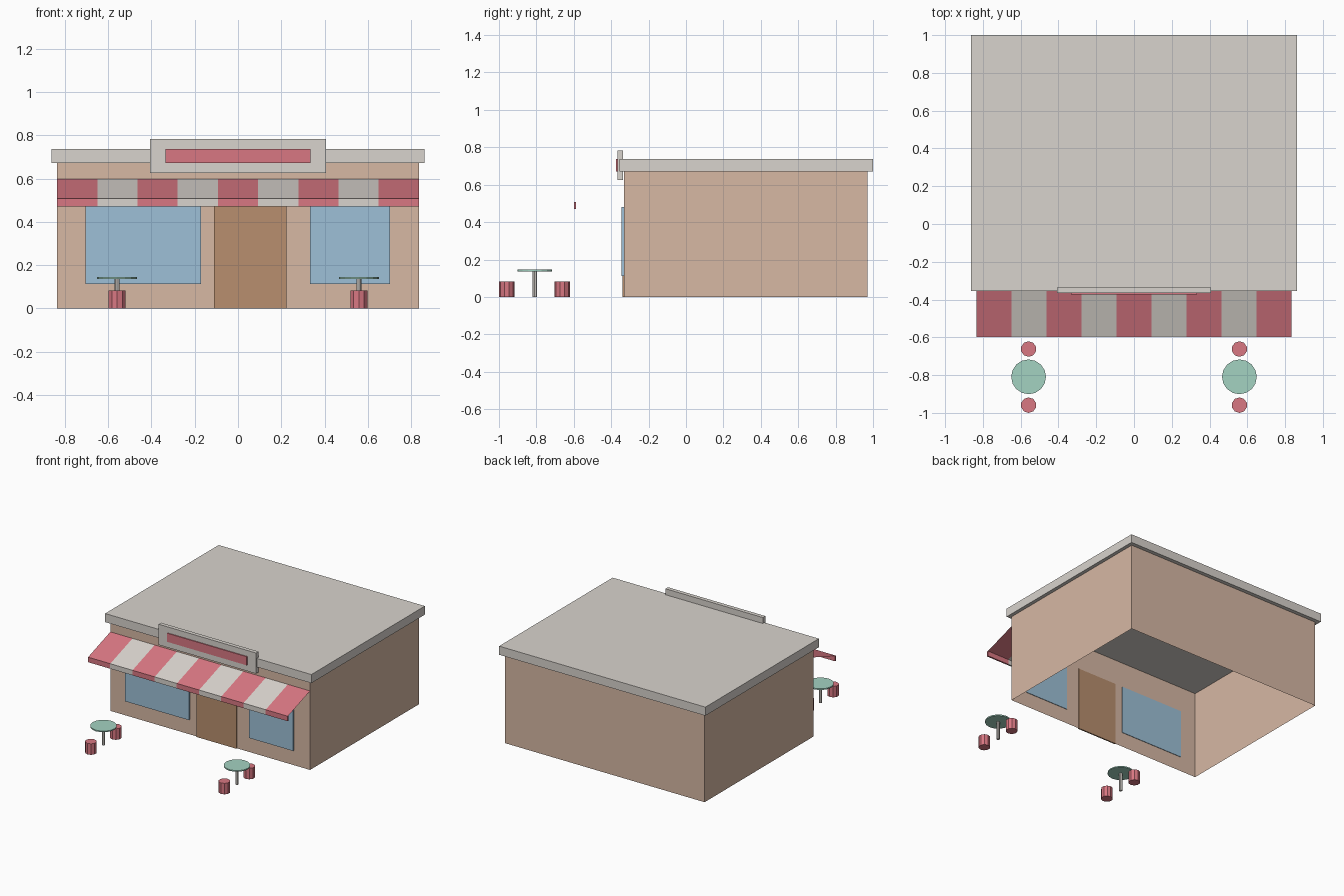
import bpy, bmesh
from mathutils import Matrix, Vector

if "Cube" in bpy.data.objects:
    bpy.data.objects.remove(bpy.data.objects["Cube"], do_unlink=True)


def material(name, r, g, b):
    lin = [(c / 255 / 12.92 if c < 11 else ((c / 255 + 0.055) / 1.055) ** 2.4) for c in (r, g, b)]
    m = bpy.data.materials.new(name)
    m.use_nodes = True
    m.diffuse_color = (*lin, 1)
    m.node_tree.nodes["Principled BSDF"].inputs["Base Color"].default_value = (*lin, 1)
    return m


stone = material("pale_stone", 216, 211, 205)
red = material("soft_red", 216, 119, 130)
plaster = material("tan_plaster", 215, 184, 164)
wood = material("brown_wood", 184, 143, 110)
glass = material("blue_glass", 158, 192, 215)
mint = material("mint_green", 163, 210, 193)


def finish(name, bm, *mats):
    mesh = bpy.data.meshes.new(name)
    bm.to_mesh(mesh)
    bm.free()
    for m in mats:
        mesh.materials.append(m)
    obj = bpy.data.objects.new(name, mesh)
    bpy.context.collection.objects.link(obj)
    return obj


def box(name, mat, x, y, z, open_ends=False):
    bm = bmesh.new()
    lo, hi = Vector((x[0], y[0], z[0])), Vector((x[1], y[1], z[1]))
    place = Matrix.Translation((lo + hi) / 2) @ Matrix.Diagonal((*(hi - lo), 1))
    bmesh.ops.create_cube(bm, size=1, matrix=place)
    if open_ends:
        ends = [f for f in bm.faces if abs(f.normal.z) > 0.9]
        bmesh.ops.delete(bm, geom=ends, context="FACES_ONLY")
    return finish(name, bm, mat)


def cylinder(name, mat, x, y, z, radius, sides):
    bm = bmesh.new()
    bmesh.ops.create_cone(bm, cap_ends=True, segments=sides, radius1=radius, radius2=radius,
                          depth=z[1] - z[0], matrix=Matrix.Translation((x, y, (z[0] + z[1]) / 2)))
    return finish(name, bm, mat)


def striped(name, profile, half_width, count, closed):
    """Sweep a (y, z) profile along x, alternating red and stone stripes."""
    bm = bmesh.new()
    rows = []
    for i in range(count + 1):
        x = half_width * (2 * i / count - 1)
        rows.append([bm.verts.new((x, y, z)) for y, z in profile])
    n = len(profile)
    for i in range(count):
        for j in range(n if closed else n - 1):
            k = (j + 1) % n
            f = bm.faces.new((rows[i][j], rows[i][k], rows[i + 1][k], rows[i + 1][j]))
            f.material_index = i % 2
    if closed:
        bm.faces.new(rows[0])
        bm.faces.new(rows[-1])
        bmesh.ops.recalc_face_normals(bm, faces=bm.faces)
    return finish(name, bm, red, stone)


# Building shell, open above and below, with a slab roof
box("walls", plaster, (-0.835, 0.835), (-0.332, 0.97), (0, 0.68), open_ends=True)
box("roof", stone, (-0.862, 0.862), (-0.355, 1.0), (0.672, 0.737))

# Shop front
box("door", wood, (-0.11, 0.225), (-0.34, -0.33), (0, 0.48))
box("right_window", glass, (-0.705, -0.17), (-0.344, -0.328), (0.112, 0.48))
box("left_window", glass, (0.333, 0.702), (-0.344, -0.328), (0.112, 0.48))

# Sign board
box("sign_frame", stone, (-0.407, 0.407), (-0.366, -0.336), (0.626, 0.782))
box("sign_panel", red, (-0.334, 0.334), (-0.373, -0.364), (0.672, 0.737))

# Striped awning sheet and its front valance
striped("awning", [(-0.332, 0.597), (-0.594, 0.508)], 0.835, 9, closed=False)
striped("awning_valance", [(-0.599, 0.47), (-0.599, 0.508), (-0.587, 0.508), (-0.587, 0.47)],
        0.835, 9, closed=True)

# Outdoor tables, each with two stools
for side, x in (("right", -0.558), ("left", 0.558)):
    cylinder(side + "_table_top", mint, x, -0.809, (0.137, 0.146), 0.092, 16)
    cylinder(side + "_table_post", stone, x, -0.809, (0, 0.138), 0.012, 8)
    for place, y in (("front", -0.959), ("back", -0.662)):
        cylinder(f"{side}_{place}_stool", red, x, y, (0, 0.083), 0.041, 10)
